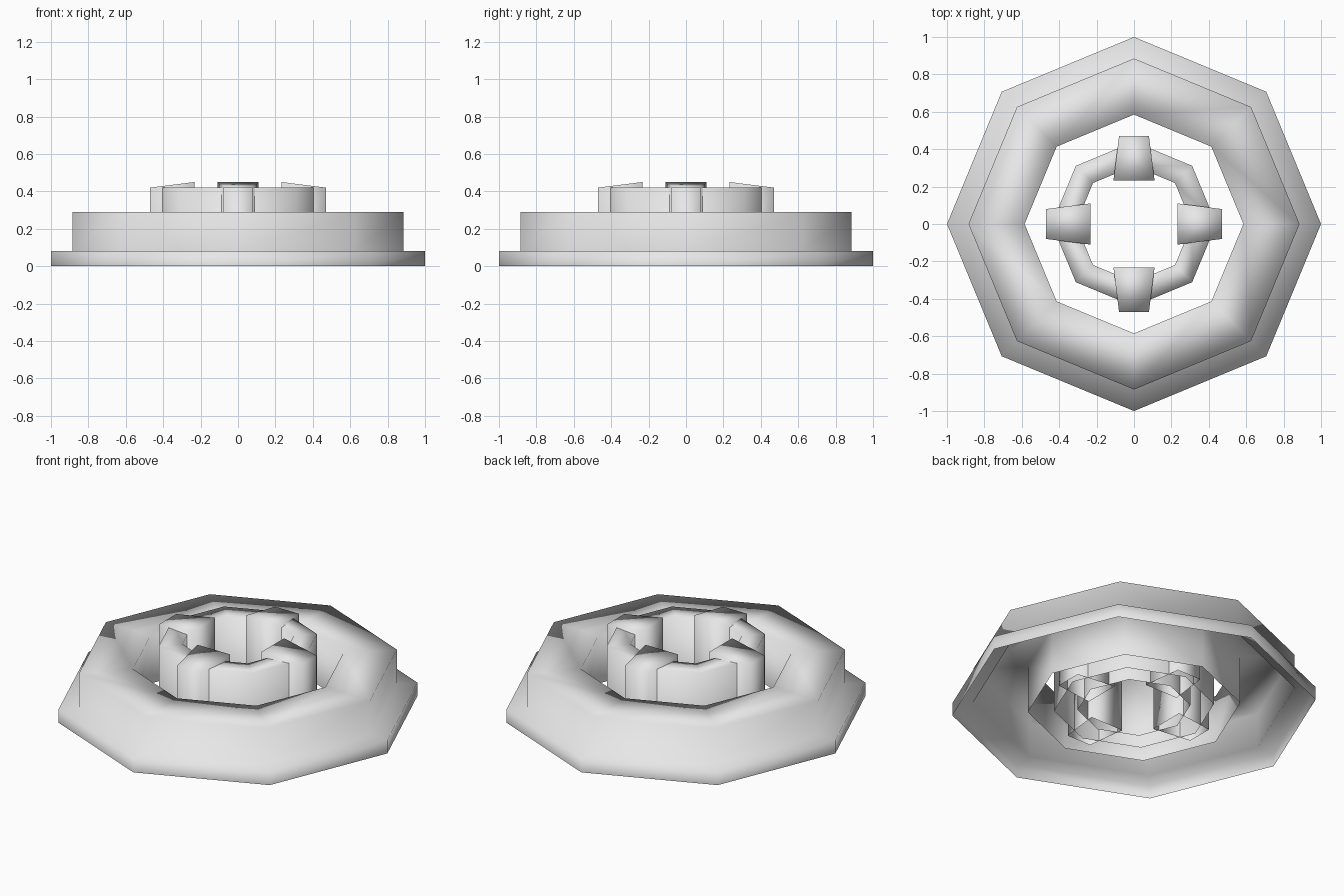
import bpy, bmesh
from math import cos, sin, pi

cube = bpy.data.objects.get("Cube")
if cube:
    bpy.data.objects.remove(cube)

SIDES = 8

grey = bpy.data.materials.new("light_grey")
grey.use_nodes = True
grey.diffuse_color = (0.8, 0.8, 0.8, 1)
grey.node_tree.nodes["Principled BSDF"].inputs["Base Color"].default_value = (0.8, 0.8, 0.8, 1)


def finish(name, bm):
    """Turn a bmesh into a smooth shaded object."""
    for face in bm.faces:
        face.smooth = True
    mesh = bpy.data.meshes.new(name)
    bm.to_mesh(mesh)
    bm.free()
    mesh.materials.append(grey)
    obj = bpy.data.objects.new(name, mesh)
    bpy.context.collection.objects.link(obj)
    return obj


def bridge(bm, low, high):
    """Wall of quads between two closed loops of equal length."""
    n = len(low)
    for i in range(n):
        j = (i + 1) % n
        bm.faces.new((low[i], low[j], high[j], high[i]))


def octagon_shell(name, profile):
    """Sweep a (radius, height) profile round z, open underneath."""
    bm = bmesh.new()
    loops = []
    for r, z in profile:
        angles = [2 * pi * i / SIDES for i in range(SIDES)]
        loops.append([bm.verts.new((r * cos(a), r * sin(a), z)) for a in angles])
    for low, high in zip(loops, loops[1:]):
        bridge(bm, low, high)
    return finish(name, bm)


def tapered_block(name, angle):
    """Wedge-topped block, wider and taller toward the centre."""
    bm = bmesh.new()
    corners = [(0.232, -0.11, 0.45), (0.47, -0.08, 0.42),
               (0.47, 0.08, 0.42), (0.232, 0.11, 0.45)]
    low = [bm.verts.new((x, y, 0)) for x, y, z in corners]
    high = [bm.verts.new(c) for c in corners]
    bridge(bm, low, high)
    bm.faces.new(high)
    obj = finish(name, bm)
    obj.rotation_euler.z = angle
    return obj


# Wide stepped outer ring: skirt, ledge, wall, flat top and inner wall
octagon_shell("outer_ring", [(1, 0), (1, 0.08), (0.885, 0.08), (0.885, 0.29),
                             (0.585, 0.29), (0.585, 0)])

# Narrow raised inner ring
octagon_shell("inner_ring", [(0.44, 0), (0.44, 0.42), (0.31, 0.42), (0.31, 0)])

# Four blocks straddling the inner ring
for k, side in enumerate(("left", "back", "right", "front")):
    tapered_block(side + "_block", k * pi / 2)
